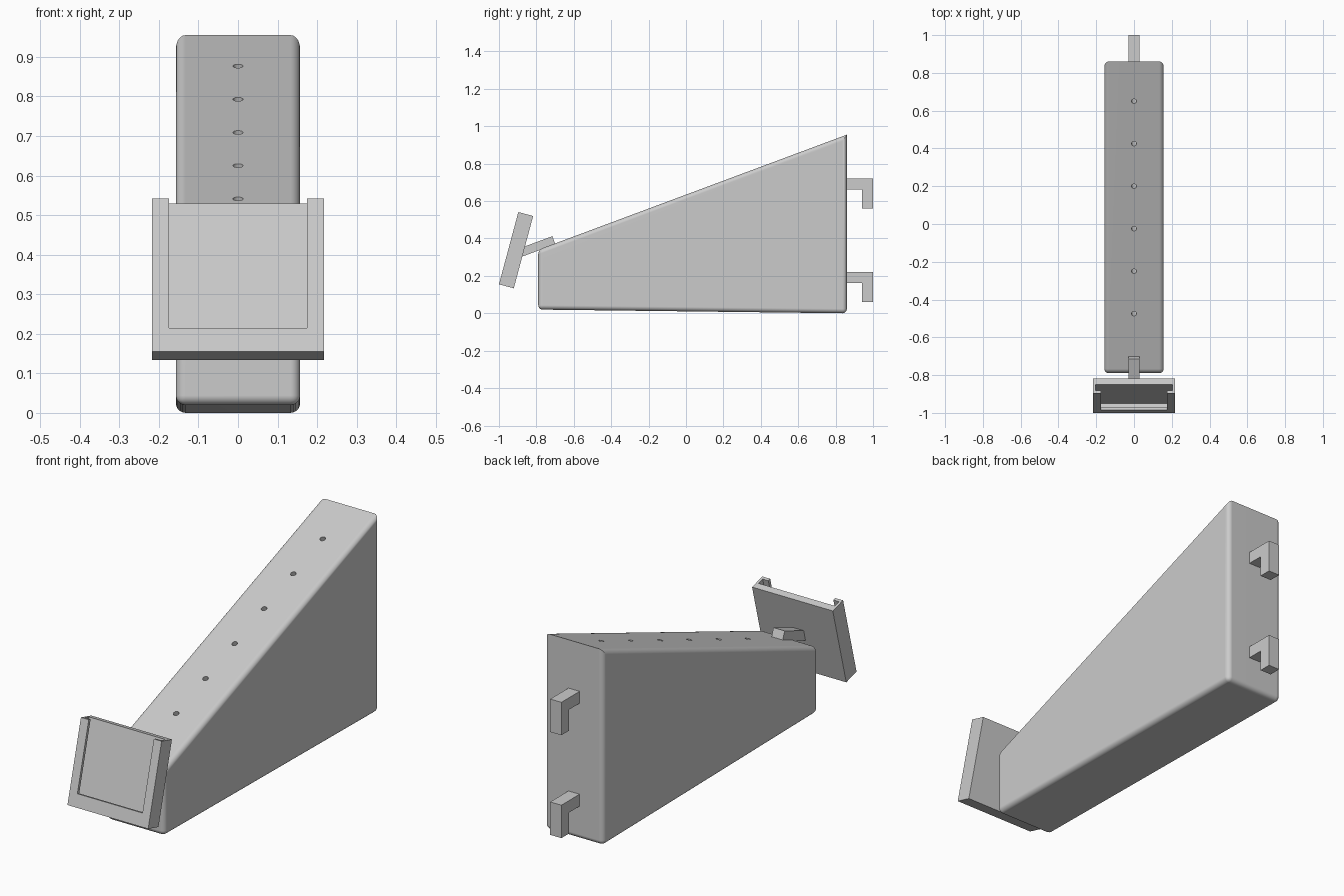
import bpy
import bmesh
from math import radians, atan2
from mathutils import Matrix, Vector

if "Cube" in bpy.data.objects:
    bpy.data.objects.remove(bpy.data.objects["Cube"], do_unlink=True)

grey = bpy.data.materials.new("light_grey")
grey.use_nodes = True
grey.diffuse_color = (0.6, 0.6, 0.6, 1)
grey.node_tree.nodes["Principled BSDF"].inputs["Base Color"].default_value = (0.6, 0.6, 0.6, 1)


def finish(name, bm):
    bmesh.ops.recalc_face_normals(bm, faces=bm.faces)
    mesh = bpy.data.meshes.new(name)
    bm.to_mesh(mesh)
    bm.free()
    mesh.materials.append(grey)
    obj = bpy.data.objects.new(name, mesh)
    bpy.context.collection.objects.link(obj)
    return obj


def extrude_profile(bm, points, half_width):
    """Extrude a (y, z) outline symmetrically across x."""
    face = bm.faces.new([bm.verts.new((-half_width, y, z)) for y, z in points])
    new = bmesh.ops.extrude_face_region(bm, geom=[face])["geom"]
    moved = [v for v in new if isinstance(v, bmesh.types.BMVert)]
    bmesh.ops.translate(bm, verts=moved, vec=(2 * half_width, 0, 0))


def block(name, half_width, y, z, place=Matrix()):
    bm = bmesh.new()
    extrude_profile(bm, [(y[0], z[0]), (y[1], z[0]), (y[1], z[1]), (y[0], z[1])], half_width)
    bm.transform(place)
    return finish(name, bm)


def activate(obj):
    bpy.ops.object.select_all(action="DESELECT")
    obj.select_set(True)
    bpy.context.view_layer.objects.active = obj


def cut(obj, cutter):
    cutter.hide_render = True
    mod = obj.modifiers.new("cut", "BOOLEAN")
    mod.operation = "DIFFERENCE"
    mod.solver = "EXACT"
    mod.object = cutter
    activate(obj)
    bpy.ops.object.modifier_apply(modifier=mod.name)
    bpy.data.objects.remove(cutter, do_unlink=True)


# Wedge body, rounded everywhere except its top back edge
FRONT, BACK, LOW, HIGH = -0.79, 0.86, 0.34, 0.955
slope = atan2(HIGH - LOW, BACK - FRONT)
bm = bmesh.new()
extrude_profile(bm, [(FRONT, 0.02), (BACK, 0), (BACK, HIGH), (FRONT, LOW)], 0.157)
rounded = [e for e in bm.edges if not all(v.co.z > 0.9 for v in e.verts)]
bmesh.ops.bevel(bm, geom=rounded, offset=0.024, segments=5, profile=0.5, affect="EDGES")
body = finish("wedge_body", bm)

# Row of small holes square to the sloping top
bm = bmesh.new()
for i in range(6):
    y = -0.475 + 0.225 * i
    z = LOW + (y - FRONT) * (HIGH - LOW) / (BACK - FRONT)
    bmesh.ops.create_cone(bm, cap_ends=True, segments=20, radius1=0.013, radius2=0.013,
                          depth=0.16, matrix=Matrix.Translation((0, y, z)) @ Matrix.Rotation(slope, 4, "X"))
cut(body, finish("hole_cutter", bm))
activate(body)
bpy.ops.object.shade_smooth_by_angle(angle=radians(30))
body.modifiers.new("even_shading", "WEIGHTED_NORMAL").keep_sharp = True

# Tilted card holder: a slab with a pocket and a front window, open at the top
tilt = Matrix.Translation((0, -1, 0.155)) @ Matrix.Rotation(radians(-15), 4, "X")
holder = block("card_holder", 0.217, (0, 0.082), (0, 0.4), tilt)
cut(holder, block("pocket_cutter", 0.205, (0.015, 0.048), (0.012, 0.5), tilt))
cut(holder, block("window_cutter", 0.175, (-0.05, 0.03), (0.062, 0.5), tilt))

# Bar joining the holder to the body, lying along the slope
along = Matrix.Translation((0, -0.70, 0.373)) @ Matrix.Rotation(slope, 4, "X")
block("holder_stem", 0.03, (-0.188, 0), (-0.004, 0.042), along)

# Two downward hooks on the back
for name, top in (("upper_hook", 0.72), ("lower_hook", 0.22)):
    bm = bmesh.new()
    extrude_profile(bm, [(BACK - 0.01, top), (1, top), (1, top - 0.16), (0.94, top - 0.16),
                         (0.94, top - 0.058), (BACK - 0.01, top - 0.058)], 0.03)
    finish(name, bm)
